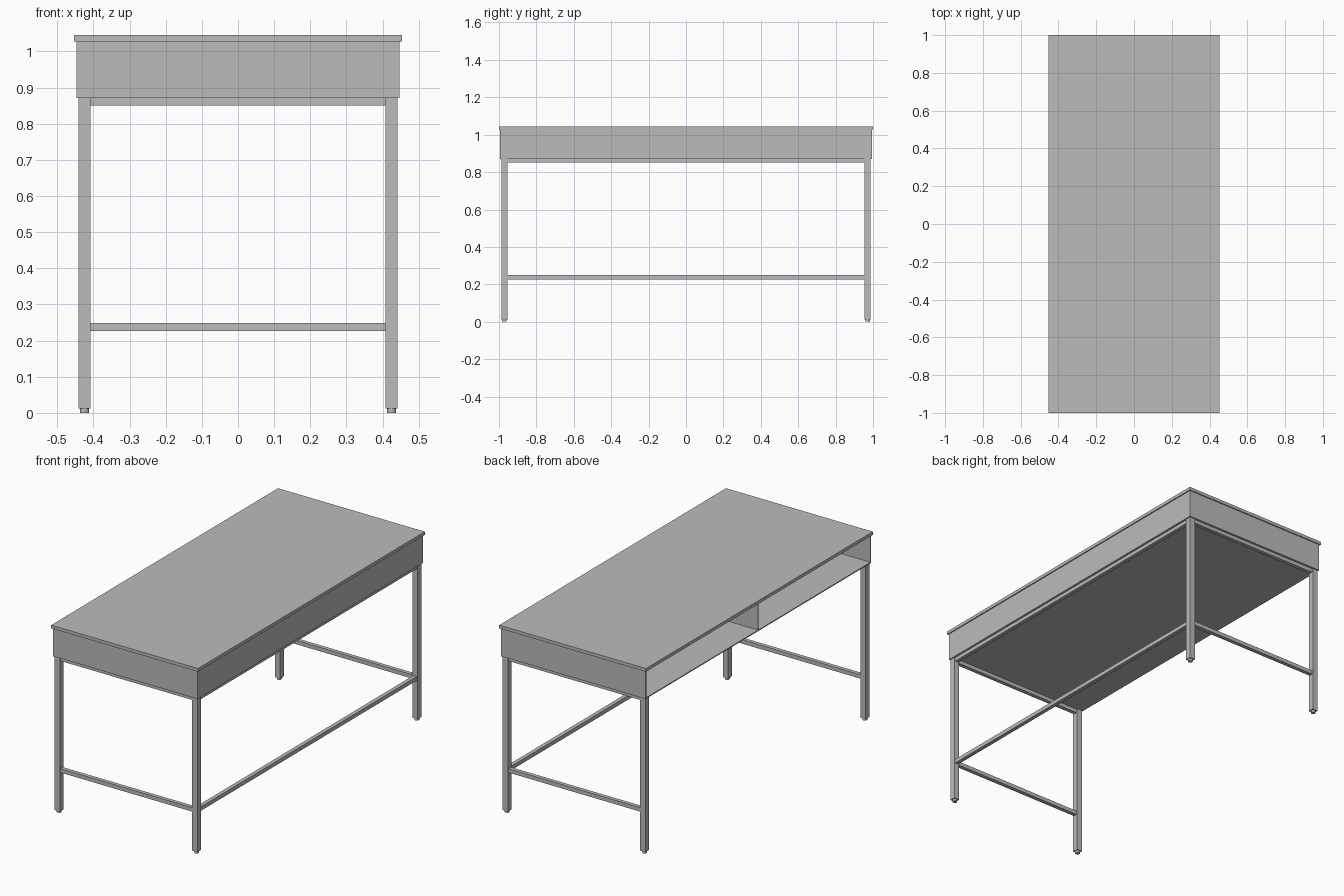
import bpy

cube = bpy.data.objects.get("Cube")
if cube:
    bpy.data.objects.remove(cube, do_unlink=True)

grey = bpy.data.materials.new("light grey")
grey.use_nodes = True
colour = (0.5, 0.5, 0.5, 1)
grey.diffuse_color = colour
grey.node_tree.nodes["Principled BSDF"].inputs["Base Color"].default_value = colour


def box(name, x, y, z):
    """Box from (low, high) ranges on each axis."""
    spans = (x, y, z)
    bpy.ops.mesh.primitive_cube_add(size=1, location=[(a + b) / 2 for a, b in spans])
    ob = bpy.context.object
    ob.name = name
    ob.scale = [b - a for a, b in spans]
    bpy.ops.object.transform_apply(location=False, rotation=False, scale=True)
    ob.data.materials.append(grey)
    return ob


def around(c, half):
    return (c - half, c + half)


# Main dimensions
BX, BY = 0.447, 0.994        # case half size
Z0, Z1 = 0.871, 1.027        # case bottom and top
T = 0.006                    # sheet thickness
LX, LY, LH = 0.4245, 0.971, 0.0165   # leg centres and half width
BAR = 0.011                  # rail half width
RAIL_Z, STRETCHER_Z = (0.85, Z0), (0.227, 0.249)

# Table top
box("table_top", (-0.453, 0.453), (-1, 1), (Z1, 1.045))

# Open case: floor, closed long side, ends and middle divider
box("case_floor", (-BX, BX), (-BY, BY), (Z0, Z0 + T))
box("case_side_panel", (BX - T, BX), (-BY, BY), (Z0 + T, Z1))
for side, s in (("front", -1), ("back", 1)):
    box(f"case_{side}_panel", (-BX, BX - T), around(s * (BY - T / 2), T / 2), (Z0 + T, Z1))
box("case_divider", (-BX, BX - T), around(0, T / 2), (Z0 + T, Z1))

# Legs with small round feet
for side, sx in (("right", -1), ("left", 1)):
    for end, sy in (("front", -1), ("back", 1)):
        x, y = sx * LX, sy * LY
        box(f"{end}_{side}_leg", around(x, LH), around(y, LH), (0.012, Z0))
        bpy.ops.mesh.primitive_cylinder_add(vertices=24, radius=0.0125, depth=0.012,
                                            location=(x, y, 0.006))
        foot = bpy.context.object
        foot.name = f"{end}_{side}_foot"
        foot.data.materials.append(grey)
        bpy.ops.object.shade_smooth_by_angle()

# Rails under the case and low stretchers, at both ends and one long side
for part, z in (("rail", RAIL_Z), ("stretcher", STRETCHER_Z)):
    for end, sy in (("front", -1), ("back", 1)):
        box(f"{end}_{part}", (LH - LX, LX - LH), around(sy * LY, BAR), z)
    box(f"long_{part}", around(LX, BAR), (LH - LY, LY - LH), z)
